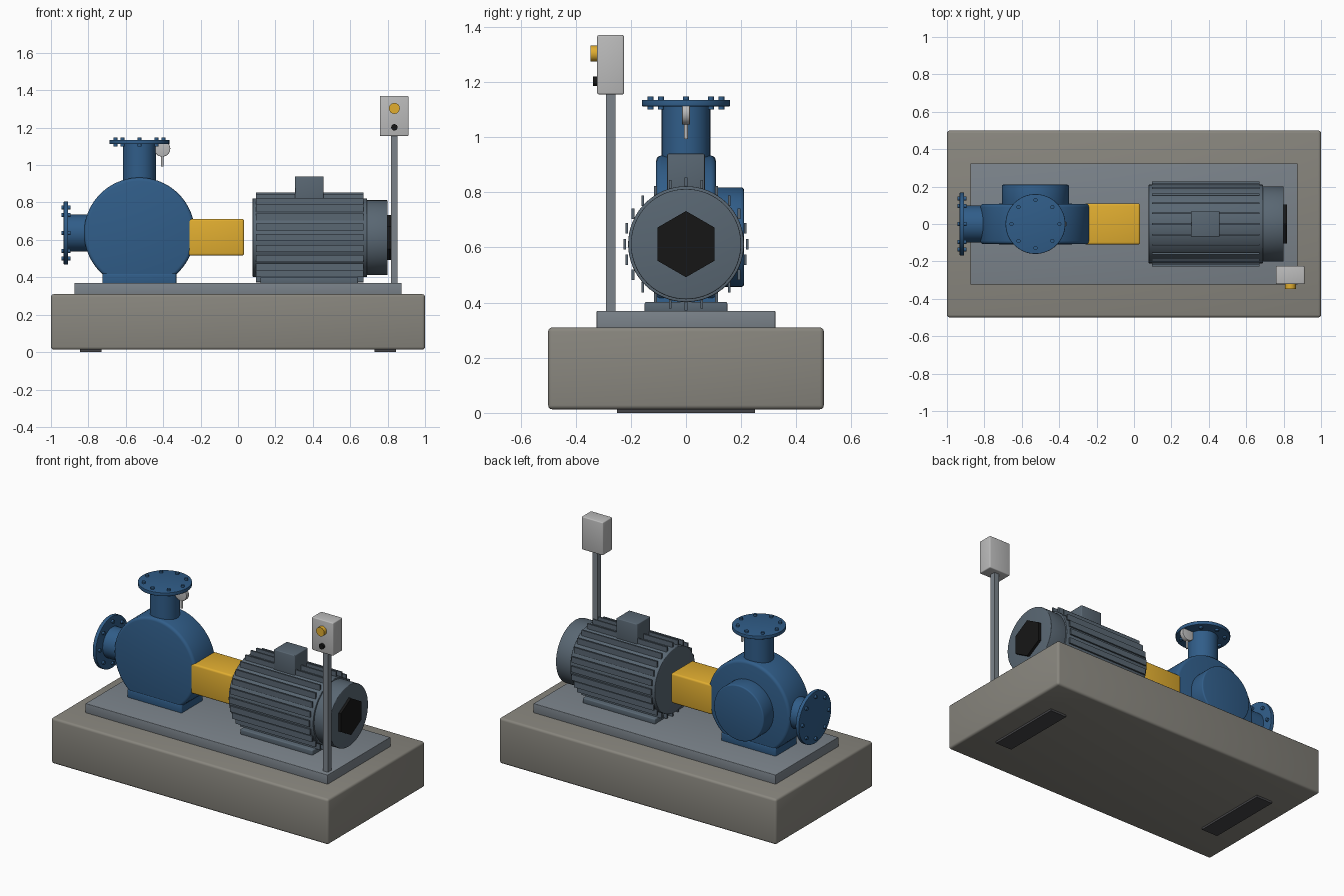
import bpy, bmesh
from math import pi, sin, cos
from mathutils import Matrix, Vector

if "Cube" in bpy.data.objects:
    bpy.data.objects.remove(bpy.data.objects["Cube"])


def material(name, r, g, b):
    m = bpy.data.materials.new(name)
    m.diffuse_color = (r, g, b, 1)
    m.use_nodes = True
    m.node_tree.nodes["Principled BSDF"].inputs["Base Color"].default_value = m.diffuse_color
    return m


BLUE = material("pump_blue", 0.03, 0.11, 0.25)
YELLOW = material("safety_yellow", 0.75, 0.42, 0.03)
MOTOR = material("motor_grey", 0.10, 0.135, 0.17)
STEEL = material("steel", 0.20, 0.23, 0.26)
CONCRETE = material("concrete", 0.25, 0.24, 0.21)
LIGHT = material("light_grey", 0.50, 0.50, 0.50)
DARK = material("dark_rubber", 0.06, 0.06, 0.065)
BLACK = material("black", 0.008, 0.008, 0.008)

AXES = {"x": Matrix.Rotation(pi / 2, 4, "Y"),
        "y": Matrix.Rotation(pi / 2, 4, "X"),
        "z": Matrix.Identity(4)}


def finish(name, bm, mat, bevel=0):
    if bevel:
        edges = [e for e in bm.edges if e.calc_face_angle(0) > 0.7]
        bmesh.ops.bevel(bm, geom=edges, offset=bevel, segments=3,
                        profile=0.5, affect="EDGES")
    me = bpy.data.meshes.new(name)
    bm.to_mesh(me)
    bm.free()
    me.materials.append(mat)
    ob = bpy.data.objects.new(name, me)
    bpy.context.collection.objects.link(ob)
    bpy.ops.object.select_all(action="DESELECT")
    ob.select_set(True)
    bpy.context.view_layer.objects.active = ob
    bpy.ops.object.shade_smooth_by_angle(angle=0.6)
    return ob


def add_box(bm, x, y, z):
    """Box from (min, max) ranges."""
    size = [r[1] - r[0] for r in (x, y, z)]
    mid = Vector([(r[0] + r[1]) / 2 for r in (x, y, z)])
    bmesh.ops.create_cube(bm, size=1, matrix=Matrix.Translation(mid) @ Matrix.Diagonal((*size, 1)))


def add_cyl(bm, axis, centre, r, lo, hi, n=64, turn=0):
    """Cylinder along an axis from lo to hi; centre's axis value is replaced."""
    c = Vector(centre)
    c["xyz".index(axis)] = (lo + hi) / 2
    bmesh.ops.create_cone(bm, cap_ends=True, segments=n, radius1=r, radius2=r, depth=hi - lo,
                          matrix=Matrix.Translation(c) @ AXES[axis] @ Matrix.Rotation(turn, 4, "Z"))


def box(name, x, y, z, mat, bevel=0):
    bm = bmesh.new()
    add_box(bm, x, y, z)
    return finish(name, bm, mat, bevel)


def cyl(name, axis, centre, r, lo, hi, mat, bevel=0, n=64, turn=0):
    bm = bmesh.new()
    add_cyl(bm, axis, centre, r, lo, hi, n, turn)
    return finish(name, bm, mat, bevel)


def bolts(name, axis, centre, ring, lo, hi):
    """Eight bolts around a flange."""
    bm = bmesh.new()
    for i in range(8):
        u, v = ring * cos(i * pi / 4), ring * sin(i * pi / 4)
        off = Vector((u, v, 0)) if axis == "z" else Vector((0, u, v))
        add_cyl(bm, axis, Vector(centre) + off, 0.011, lo, hi, 12)
    finish(name, bm, BLUE)


# Foundation
box("concrete_block", (-1, 1), (-0.5, 0.5), (0.013, 0.31), CONCRETE, 0.015)
for side, s in (("left", -1), ("right", 1)):
    box(side + "_ground_pad", (s * 0.787 - 0.058, s * 0.787 + 0.058), (-0.25, 0.25), (0, 0.03), DARK)
box("base_plate", (-0.874, 0.874), (-0.324, 0.324), (0.305, 0.37), STEEL, 0.003)

# Pump casing
PX, PZ = -0.527, 0.637
P = (PX, 0, PZ)
cyl("volute_casing", "y", P, 0.296, -0.108, 0.108, BLUE, 0.018, 96)
cyl("casing_cover", "y", P, 0.18, 0.09, 0.21, BLUE, 0.008)
box("pump_foot", (PX - 0.197, PX + 0.197), (-0.11, 0.11), (0.365, 0.42), BLUE, 0.006)

# Discharge pipe, upward
cyl("discharge_neck", "z", P, 0.088, 0.85, 1.12, BLUE)
cyl("discharge_flange", "z", P, 0.16, 1.112, 1.135, BLUE, 0.003)
bolts("discharge_bolts", "z", P, 0.128, 1.10, 1.147)

# Suction pipe, to the left
cyl("suction_neck", "x", P, 0.098, -0.92, -0.75, BLUE)
cyl("suction_flange", "x", P, 0.168, -0.932, -0.908, BLUE, 0.003)
bolts("suction_bolts", "x", P, 0.136, -0.945, -0.895)

# Pressure gauge
cyl("gauge_dial", "y", (-0.405, 0, 1.088), 0.043, -0.014, 0.014, LIGHT, 0.003, 32)
cyl("gauge_stem", "z", (-0.405, 0, 0), 0.007, 0.993, 1.06, LIGHT, 0, 16)

# Coupling guard
box("coupling_guard", (-0.265, 0.033), (-0.11, 0.11), (0.516, 0.712), YELLOW, 0.012)

# Motor
M = (0, 0, 0.612)
cyl("motor_body", "x", M, 0.21, 0.078, 0.69, MOTOR, 0.004)
bm = bmesh.new()
for i in range(24):
    y, z = 0.222 * cos(i * pi / 12), M[2] + 0.222 * sin(i * pi / 12)
    add_box(bm, (0.095, 0.672), (y - 0.005, y + 0.005), (z - 0.019, z + 0.019))
finish("cooling_fins", bm, MOTOR)
cyl("fan_cover", "x", M, 0.2, 0.68, 0.8, MOTOR, 0.004)
cyl("fan_grille", "x", M, 0.12, 0.79, 0.817, BLACK, 0, 6, pi / 2)
box("terminal_box", (0.305, 0.457), (-0.068, 0.068), (0.79, 0.94), MOTOR, 0.005)
box("motor_foot", (0.12, 0.642), (-0.15, 0.15), (0.365, 0.402), MOTOR, 0.006)

# Control station
box("control_post", (0.817, 0.853), (-0.291, -0.255), (0.365, 1.17), STEEL)
box("control_box", (0.758, 0.912), (-0.322, -0.225), (1.155, 1.37), LIGHT, 0.006)
cyl("start_button", "y", (0.836, 0, 1.303), 0.029, -0.347, -0.31, YELLOW, 0, 32)
cyl("stop_button", "y", (0.836, 0, 1.202), 0.017, -0.337, -0.31, BLACK, 0, 24)
